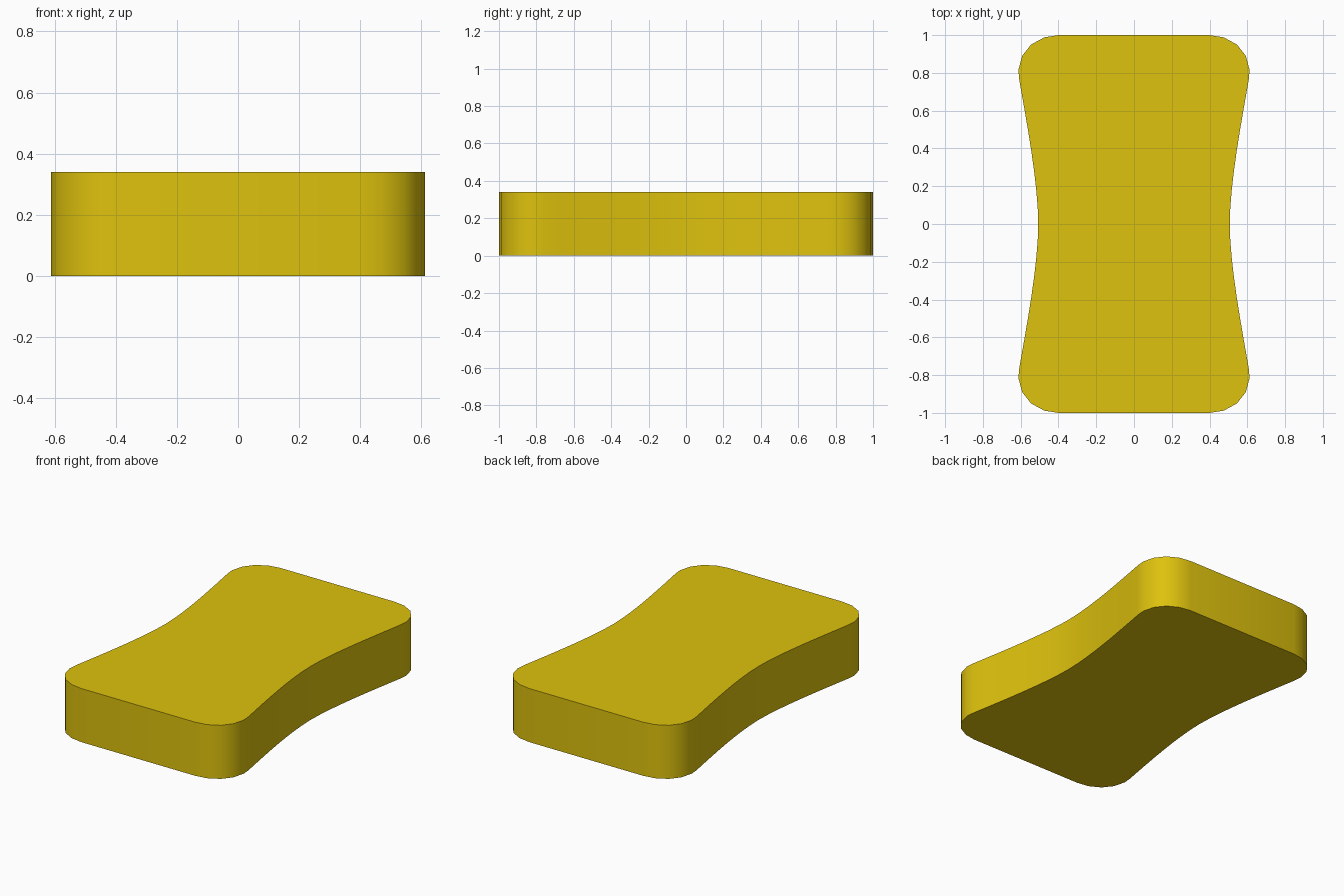
import bpy, bmesh
from mathutils import Vector
from mathutils.geometry import interpolate_bezier

if "Cube" in bpy.data.objects:
    bpy.data.objects.remove(bpy.data.objects["Cube"])

HEIGHT = 0.34

# Quarter outline: rounded corner, then the concave waist
corner = [(0.40, 1.0), (0.475, 0.988), (0.545, 0.95), (0.592, 0.89), (0.612, 0.815)]
waist = interpolate_bezier(Vector((0.607, 0.76)), Vector((0.572, 0.56)),
                           Vector((0.507, 0.22)), Vector((0.507, 0.0)), 9)
quarter = corner + [(p.x, p.y) for p in waist]

# Mirror to the full outline
right = quarter + [(x, -y) for x, y in reversed(quarter[:-1])]
outline = right + [(-x, y) for x, y in reversed(right)]

# Extrude the outline into a slab
bm = bmesh.new()
base = bm.faces.new([bm.verts.new((x, y, 0)) for x, y in outline])
top = bmesh.ops.extrude_face_region(bm, geom=[base], use_keep_orig=True)
bmesh.ops.translate(bm, vec=(0, 0, HEIGHT),
                    verts=[v for v in top["geom"] if isinstance(v, bmesh.types.BMVert)])
bmesh.ops.recalc_face_normals(bm, faces=bm.faces)
mesh = bpy.data.meshes.new("sponge")
bm.to_mesh(mesh)
bm.free()
sponge = bpy.data.objects.new("sponge", mesh)
bpy.context.collection.objects.link(sponge)

# Yellow material
yellow = bpy.data.materials.new("yellow")
yellow.diffuse_color = (0.73, 0.54, 0.004, 1)
yellow.use_nodes = True
yellow.node_tree.nodes["Principled BSDF"].inputs["Base Color"].default_value = yellow.diffuse_color
mesh.materials.append(yellow)

# Smooth sides, sharp rims
bpy.context.view_layer.objects.active = sponge
sponge.select_set(True)
bpy.ops.object.shade_smooth_by_angle(angle=0.6)
